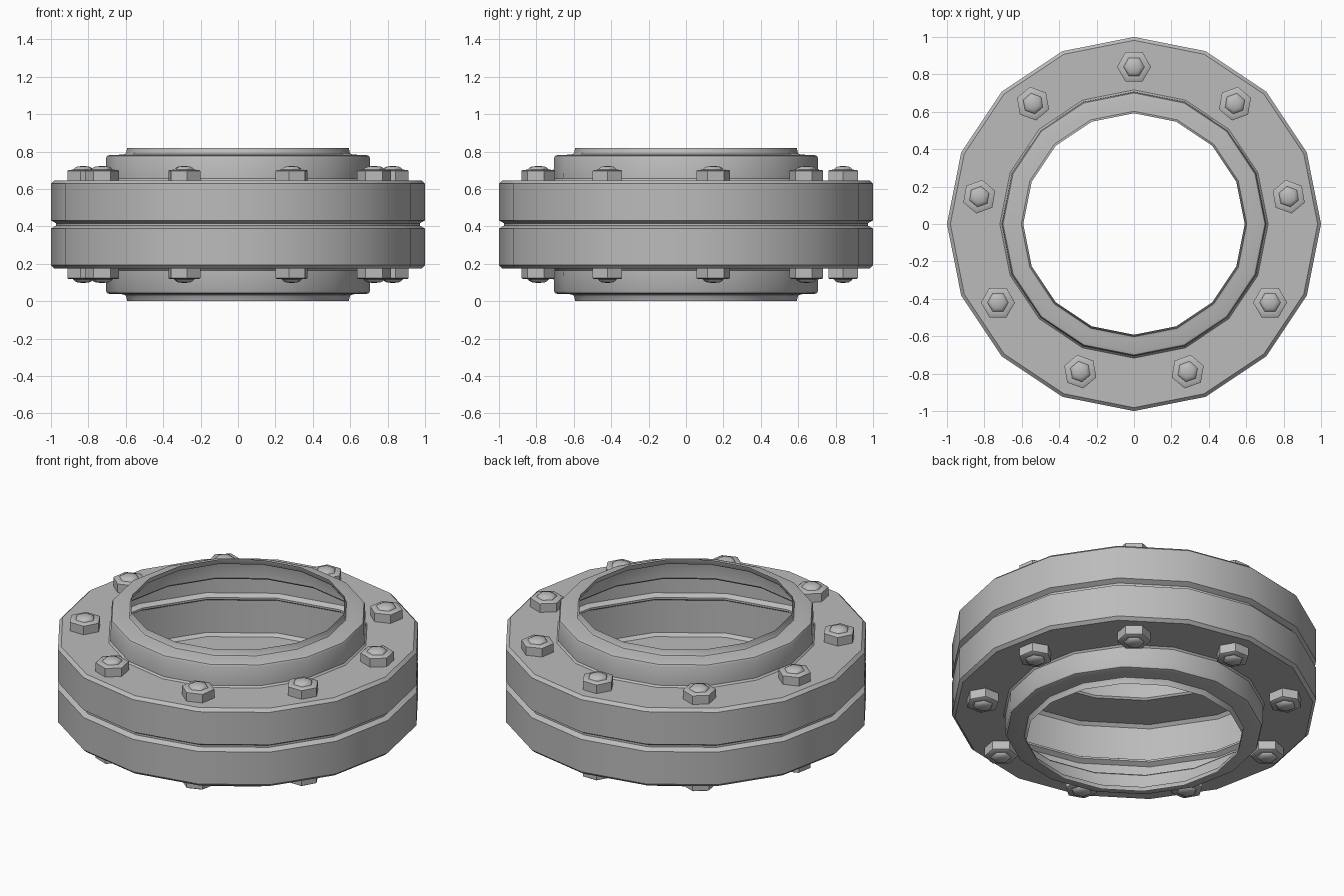
import bpy, bmesh, math

if "Cube" in bpy.data.objects:
    bpy.data.objects.remove(bpy.data.objects["Cube"])

MID = 0.41  # height of the joint between the two flange halves

steel = bpy.data.materials.new("steel_grey")
steel.diffuse_color = (0.5, 0.5, 0.5, 1)
steel.use_nodes = True
steel.node_tree.nodes["Principled BSDF"].inputs["Base Color"].default_value = steel.diffuse_color


def mirrored(half):
    """Profile reflected below the middle, kept running upwards."""
    return [(r, -h) for r, h in reversed(half)]


def lathe(name, profile, sides, turn=0.0, at=(0, 0)):
    """Revolve an upward (radius, height from middle) profile."""
    bm = bmesh.new()
    rings = []
    for r, h in profile:
        rings.append([bm.verts.new((r * math.cos(turn + math.tau * i / sides),
                                    r * math.sin(turn + math.tau * i / sides), h))
                      for i in range(sides)])
    for a, b in zip(rings, rings[1:]):
        for i in range(sides):
            j = (i + 1) % sides
            bm.faces.new((a[i], a[j], b[j], b[i]))
    bmesh.ops.remove_doubles(bm, verts=bm.verts, dist=1e-5)
    mesh = bpy.data.meshes.new(name)
    bm.to_mesh(mesh)
    bm.free()
    mesh.materials.append(steel)
    ob = bpy.data.objects.new(name, mesh)
    ob.location = (at[0], at[1], MID)
    bpy.context.collection.objects.link(ob)
    bpy.ops.object.select_all(action='DESELECT')
    ob.select_set(True)
    bpy.context.view_layer.objects.active = ob
    bpy.ops.object.shade_smooth_by_angle(angle=math.radians(35))
    return ob


# Hollow flange shell: groove, rim, chamfer, flat top, neck and thin lip
upper = [(0.972, 0.006), (1.0, 0.022), (1.0, 0.218), (0.982, 0.235),
         (0.717, 0.235), (0.708, 0.245), (0.706, 0.355), (0.70, 0.367),
         (0.685, 0.372), (0.62, 0.373), (0.603, 0.377), (0.598, 0.385),
         (0.592, 0.41)]
lathe("flange_shell", mirrored(upper) + upper, 16)

# Nine hex bolts above and nine nuts below
bolt = [(0.091, 0.235), (0.091, 0.287), (0.083, 0.292), (0.056, 0.293),
        (0.05, 0.302), (0.033, 0.31), (0.0, 0.313)]
for k in range(9):
    a = math.radians(90 + 40 * k)
    spot = (0.84 * math.cos(a), 0.84 * math.sin(a))
    lathe(f"upper_bolt_{k + 1}", bolt, 6, a + math.pi / 6, spot)
    lathe(f"lower_nut_{k + 1}", mirrored(bolt), 6, a + math.pi / 6, spot)
